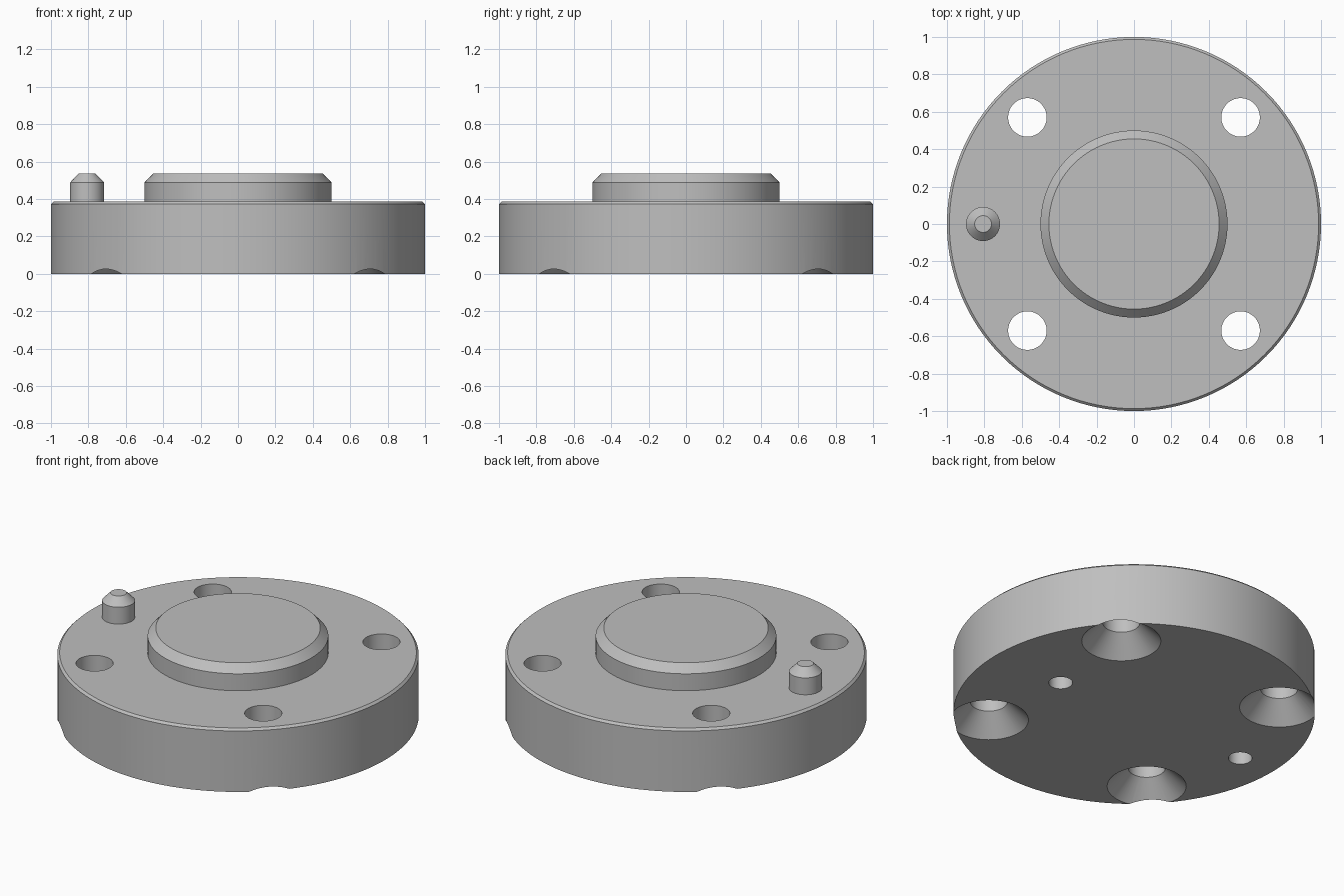
import bpy, bmesh
from math import cos, sin, pi

cube = bpy.data.objects.get("Cube")
if cube:
    bpy.data.objects.remove(cube, do_unlink=True)

steel = bpy.data.materials.new("plain_grey")
steel.use_nodes = True
grey = (0.52, 0.52, 0.52, 1)
steel.diffuse_color = grey
steel.node_tree.nodes["Principled BSDF"].inputs["Base Color"].default_value = grey


def turned(name, profile, x=0, y=0, sides=96):
    """Solid of revolution from (radius, height) pairs, bottom to top."""
    bm = bmesh.new()
    rings = [[bm.verts.new((r * cos(2 * pi * i / sides), r * sin(2 * pi * i / sides), z))
              for i in range(sides)] for r, z in profile]
    for low, high in zip(rings, rings[1:]):
        for i in range(sides):
            j = (i + 1) % sides
            bm.faces.new((low[i], low[j], high[j], high[i]))
    bm.faces.new(rings[0][::-1])
    bm.faces.new(rings[-1])
    mesh = bpy.data.meshes.new(name)
    bm.to_mesh(mesh)
    bm.free()
    mesh.materials.append(steel)
    obj = bpy.data.objects.new(name, mesh)
    obj.location = (x, y, 0)
    bpy.context.collection.objects.link(obj)
    return obj


# Main parts
TOP = 0.385
disc = turned("flange_disc", [(1, 0), (1, TOP - 0.013), (0.987, TOP)], sides=128)
boss = turned("centre_boss", [(0.5, TOP - 0.01), (0.5, 0.488), (0.455, 0.535)])
pin = turned("locating_pin", [(0.091, TOP - 0.01), (0.091, 0.488), (0.045, 0.535)], x=-0.807, sides=48)

# Countersunk through holes, opening at the underside
cutters = []
for sx in (-1, 1):
    for sy in (-1, 1):
        cutters.append(turned("bolt_hole_cutter",
                              [(0.239, -0.02), (0.103, 0.116), (0.103, 0.5)],
                              0.57 * sx, 0.57 * sy, 64))

# Blind holes in the underside
for x in (-0.767, 0.53):
    cutters.append(turned("blind_hole_cutter", [(0.066, -0.02), (0.066, 0.25)], x, 0, 48))

for cutter in cutters:
    cutter.hide_render = True
    mod = disc.modifiers.new("hole", 'BOOLEAN')
    mod.operation = 'DIFFERENCE'
    mod.solver = 'EXACT'
    mod.object = cutter

# Bake the holes, then drop the cutters
bpy.context.view_layer.update()
cut = bpy.data.meshes.new_from_object(disc.evaluated_get(bpy.context.evaluated_depsgraph_get()))
disc.modifiers.clear()
disc.data = cut
for cutter in cutters:
    bpy.data.objects.remove(cutter, do_unlink=True)

# Smooth round walls, crisp edges
bpy.ops.object.select_all(action='DESELECT')
for obj in (disc, boss, pin):
    obj.select_set(True)
bpy.context.view_layer.objects.active = disc
bpy.ops.object.shade_smooth_by_angle(angle=pi / 6)
